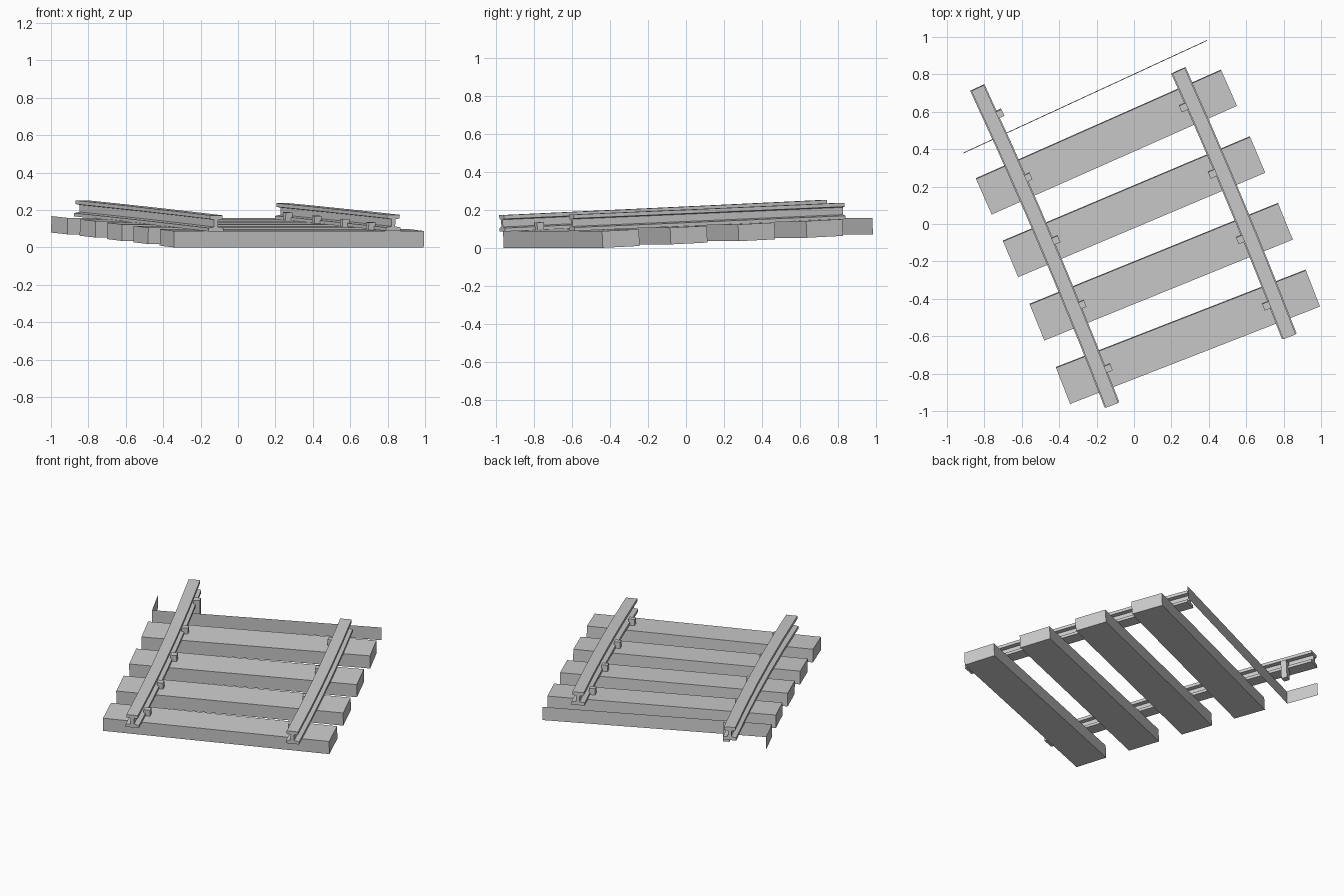
import bpy, bmesh
from math import radians
from mathutils import Matrix, Vector

if "Cube" in bpy.data.objects:
    bpy.data.objects.remove(bpy.data.objects["Cube"])

PITCH = radians(2.7)          # the track climbs gently toward the back
LENGTH, WIDTH, HEIGHT = 1.434, 0.208, 0.088


def finish(bm, name):
    bmesh.ops.recalc_face_normals(bm, faces=bm.faces[:])
    mesh = bpy.data.meshes.new(name)
    bm.to_mesh(mesh)
    bm.free()
    obj = bpy.data.objects.new(name, mesh)
    bpy.context.collection.objects.link(obj)
    return obj


def box(name, loc, size, yaw, keep=None):
    """Pitched box; keep optionally filters faces by local normal."""
    bm = bmesh.new()
    bmesh.ops.create_cube(bm, size=1)
    if keep:
        bm.normal_update()
        drop = [f for f in bm.faces if not keep(f.normal)]
        bmesh.ops.delete(bm, geom=drop, context='FACES')
    bm.transform(Matrix.Translation(loc) @ Matrix.Rotation(yaw, 4, 'Z')
                 @ Matrix.Rotation(PITCH, 4, 'X') @ Matrix.Diagonal((*size, 1)))
    return finish(bm, name)


def rail(name, start, end, bulge, steps=5):
    """I-section swept along a shallow arc that bows to the right."""
    f, h, w, top = 0.042, 0.036, 0.011, 0.086
    half = [(f, 0), (f, 0.018), (w, 0.024), (w, 0.062), (h, 0.066), (h, top)]
    profile = half + [(-x, z) for x, z in reversed(half)]
    a, b = Vector(start), Vector(end)
    side = (b - a).cross(Vector((0, 0, 1))).normalized()
    bm = bmesh.new()
    rings = []
    for i in range(steps + 1):
        t = i / steps
        centre = a.lerp(b, t) + side * 4 * bulge * t * (1 - t)
        tangent = (b - a) + side * 4 * bulge * (1 - 2 * t)
        right = tangent.cross(Vector((0, 0, 1))).normalized()
        up = right.cross(tangent).normalized()
        rings.append([bm.verts.new(centre + right * x + up * z) for x, z in profile])
    n = len(profile)
    for r0, r1 in zip(rings, rings[1:]):
        for j in range(n):
            k = (j + 1) % n
            bm.faces.new((r0[j], r0[k], r1[k], r1[j]))
    bm.faces.new(rings[0])
    bm.faces.new(rings[-1])
    return finish(bm, name)


# Sleepers: centre x, centre y, lowest z, yaw in degrees
sleepers = [(0.288, -0.603, 0.0, 21.3), (0.145, -0.255, 0.018, 22.1),
            (0.0, 0.0925, 0.035, 22.9), (-0.148, 0.438, 0.053, 23.9),
            (-0.304, 0.775, 0.07, 24.8)]
left_clips = [(-0.14, -0.77), (-0.28, -0.43), (-0.42, -0.085), (-0.57, 0.25), (-0.72, 0.59)]
right_clips = [(0.71, -0.435), (0.57, -0.08), (0.42, 0.27), (0.265, 0.625)]

for i, (x, y, z, deg) in enumerate(sleepers):
    # the rearmost sleeper is only an open shell: front board and left end
    keep = (lambda n: n.y < -0.5 or n.x < -0.5) if i == 4 else None
    box(f"sleeper_{i + 1}", (x, y, z + 0.049), (LENGTH, WIDTH, HEIGHT), radians(deg), keep)

    # Rail clips on the inner side of each rail
    for side, clips in (("left", left_clips), ("right", right_clips)):
        if i < len(clips):
            cx, cy = clips[i]
            box(f"{side}_clip_{i + 1}", (cx, cy, z + 0.072), (0.04, 0.038, 0.125), radians(deg))

# Rails
rail("left_rail", (-0.118, -0.966, 0.086), (-0.838, 0.73, 0.166), 0.016)
rail("right_rail", (0.83, -0.6, 0.089), (0.237, 0.822, 0.151), 0.011)
